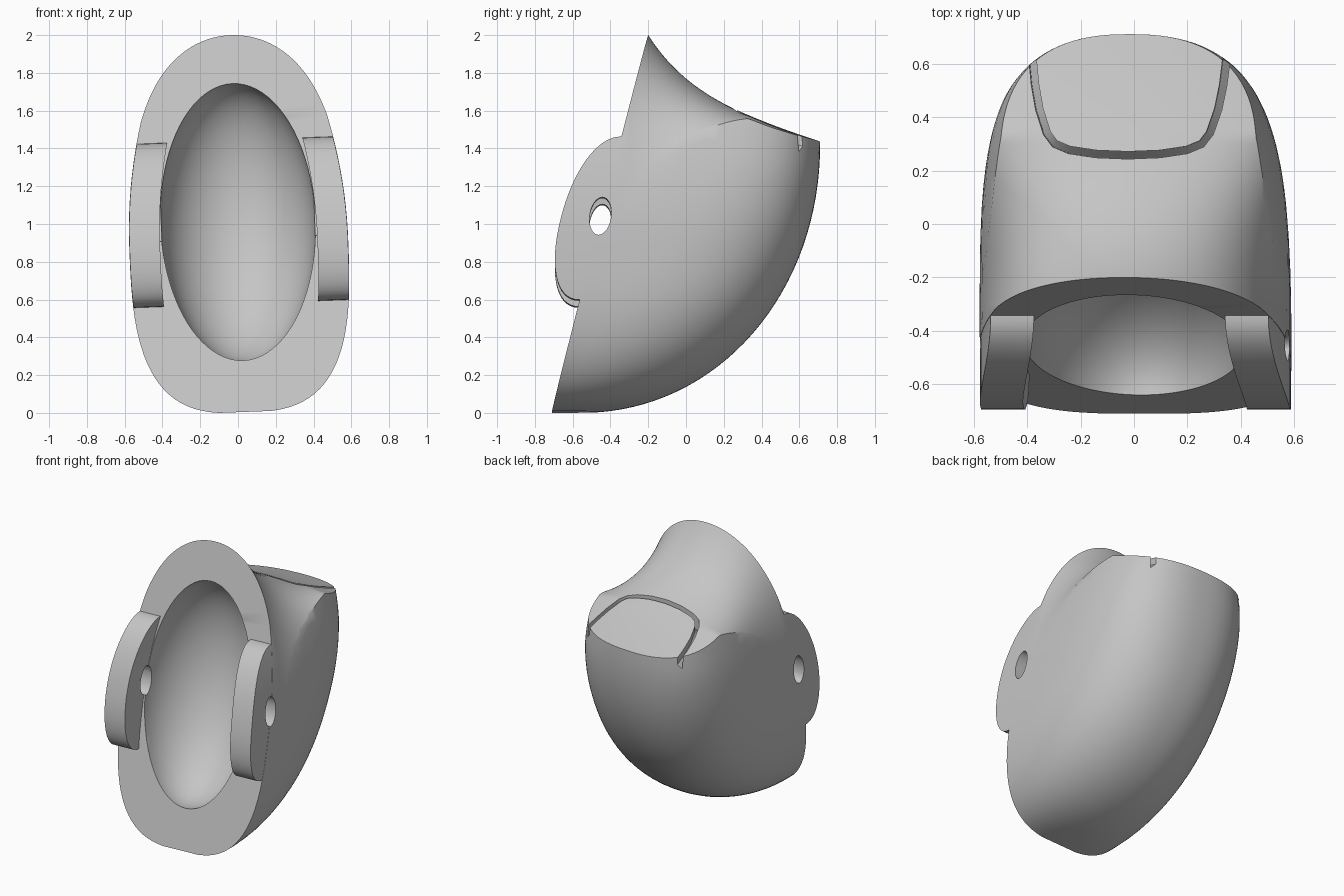
import bpy, bmesh, math
from mathutils import Matrix, Vector

if "Cube" in bpy.data.objects:
    bpy.data.objects.remove(bpy.data.objects["Cube"])

LEAN = 0.255                      # backward lean of the front plane


def front_y(z):
    return -0.71 + LEAN * z


def half_width(z):
    if z < 0.9:
        return 0.58 * (1 - ((0.9 - z) / 0.9) ** 3) ** (1 / 3)
    return 0.58 - 0.2 * (z - 0.9) ** 2


def back_y(z):
    u = max(0.0, 1 - z / 1.42)
    return -0.55 + 1.26 * (1 - u ** 2.03) ** (1 / 2.03)


def top_z(x, y):
    """Ridge line with an elliptical arch that flattens towards the back."""
    ridge = 1.64 - 0.3 * y + 0.13 * math.exp(-4.18 * y)
    s = max(0.0, 0.33 - y) / 0.67
    u = min(1.0, abs(x) / 0.585)
    return ridge - (0.08 + 0.8 * s + 0.62 * s * s) * (1 - math.sqrt(1 - u * u))


def make_object(name, bm):
    bmesh.ops.recalc_face_normals(bm, faces=bm.faces)
    mesh = bpy.data.meshes.new(name)
    bm.to_mesh(mesh)
    bm.free()
    obj = bpy.data.objects.new(name, mesh)
    bpy.context.collection.objects.link(obj)
    return obj


def loft(name, rings):
    """Skin a stack of closed rings and cap both ends."""
    bm = bmesh.new()
    rows = [[bm.verts.new(p) for p in ring] for ring in rings]
    n = len(rows[0])
    for a, b in zip(rows, rows[1:]):
        for i in range(n):
            j = (i + 1) % n
            bm.faces.new((a[i], a[j], b[j], b[i]))
    bm.faces.new(rows[0])
    bm.faces.new(rows[-1])
    return make_object(name, bm)


def combine(target, tool, operation):
    tool.hide_render = True
    mod = target.modifiers.new(operation.lower(), "BOOLEAN")
    mod.operation = operation
    mod.solver = "EXACT"
    mod.object = tool
    bpy.context.view_layer.objects.active = target
    bpy.ops.object.modifier_apply(modifier=mod.name)
    bpy.data.objects.remove(tool)


# Rounded shell, lofted from horizontal slices
levels = [0.004 + 1.416 * (1 - math.cos(math.pi / 2 * i / 32)) for i in range(33)]
levels += [1.42 + 0.07 * i for i in range(1, 11)]
rings = []
for z in levels:
    rise = min(1, z / 1.3)
    p, q = 2.1 + 2.9 * rise, 2.1 + 0.3 * rise
    w, f, b = half_width(z), front_y(z), back_y(z)
    ring = []
    for i in range(57):
        a = math.pi * (i / 56 - 0.5)
        s = math.sin(a)
        c = 0.0 if i in (0, 56) else math.cos(a)
        x = math.copysign(abs(s) ** (2 / q), s) * w
        ring.append((x, f + (b - f) * c ** (2 / p), z))
    rings.append(ring)
shell = loft("toe_cap", rings)

# Saddle-shaped top surface
bm = bmesh.new()
bmesh.ops.create_grid(bm, x_segments=90, y_segments=60, size=1)
for v in bm.verts:
    v.co.x *= 0.7
    v.co.y = 0.15 + v.co.y * 0.75
    v.co.z = top_z(v.co.x, v.co.y)
lid = bmesh.ops.extrude_face_region(bm, geom=bm.faces[:])
for v in lid["geom"]:
    if isinstance(v, bmesh.types.BMVert):
        v.co.z = 3.5
combine(shell, make_object("top_cutter", bm), "DIFFERENCE")

# Rounded side ears
for side in (-1, 1):
    ear = []
    for i in range(33):
        t = math.sin(math.pi * (i / 32 - 0.5))
        z = 1.01 + 0.433 * t
        reach = 0.208 * max(0.0, 1 - abs(t) ** 2.15) ** (1 / 2.15) + 0.002
        outer, inner = half_width(z) - 0.0015, half_width(z) - 0.163
        f = front_y(z)
        ear.append([(side * outer, f - reach, z), (side * inner, f - reach, z),
                    (side * inner, f + 0.005, z), (side * outer, f + 0.005, z)])
    combine(shell, loft("ear", ear), "UNION")

# Oval hollow in the front
bm = bmesh.new()
bmesh.ops.create_uvsphere(bm, u_segments=64, v_segments=40, radius=1)
bm.transform(Matrix.Translation((0, front_y(1.01), 1.01))
             @ Matrix.Rotation(-math.atan(LEAN), 4, "X")
             @ Matrix.Diagonal((0.41, 0.43, 0.757, 1)))
combine(shell, make_object("hollow_cutter", bm), "DIFFERENCE")

# Slanted oval pin hole through both ears
hole = []
for x in (-1, 1):
    ring = []
    for i in range(32):
        a = math.tau * i / 32
        rise = 0.1 * math.sin(a)
        ring.append((x, -0.453 + 0.057 * math.cos(a) + 0.1 * rise, 1.02 + rise))
    hole.append(ring)
combine(shell, loft("hole_cutter", hole), "DIFFERENCE")

# Narrow groove around the nail, its floor tilted outwards
half = [(0, 0.257), (0.12, 0.262), (0.22, 0.277), (0.275, 0.3), (0.305, 0.34),
        (0.335, 0.43), (0.352, 0.52), (0.361, 0.6), (0.37, 0.75)]
path = [Vector((-x, y)) for x, y in half[:0:-1]] + [Vector(q) for q in half]
slot = []
for i, q in enumerate(path):
    d = path[min(i + 1, len(path) - 1)] - path[max(i - 1, 0)]
    n = Vector((-d.y, d.x)).normalized() * 0.014
    z = top_z(q.x, q.y)
    a, b = q + n, q - n
    slot.append([(a.x, a.y, z - 0.05), (b.x, b.y, z - 0.085),
                 (b.x, b.y, z + 0.2), (a.x, a.y, z + 0.2)])
combine(shell, loft("groove_cutter", slot), "DIFFERENCE")

# Slight roll to one side, then rest on the ground
pivot = Matrix.Translation((0, 0, 1))
shell.data.transform(pivot @ Matrix.Rotation(-0.038, 4, "Y") @ pivot.inverted())
low = min(v.co.z for v in shell.data.vertices)
shell.data.transform(Matrix.Translation((0, 0, -low)))

# Plain grey finish
grey = bpy.data.materials.new("plain_grey")
grey.use_nodes = True
colour = (0.56, 0.56, 0.56, 1)
grey.diffuse_color = colour
grey.node_tree.nodes["Principled BSDF"].inputs["Base Color"].default_value = colour
shell.data.materials.clear()
shell.data.materials.append(grey)
for poly in shell.data.polygons:
    poly.material_index = 0

bpy.ops.object.select_all(action="DESELECT")
shell.select_set(True)
bpy.context.view_layer.objects.active = shell
bpy.ops.object.shade_smooth_by_angle(angle=math.radians(35))
